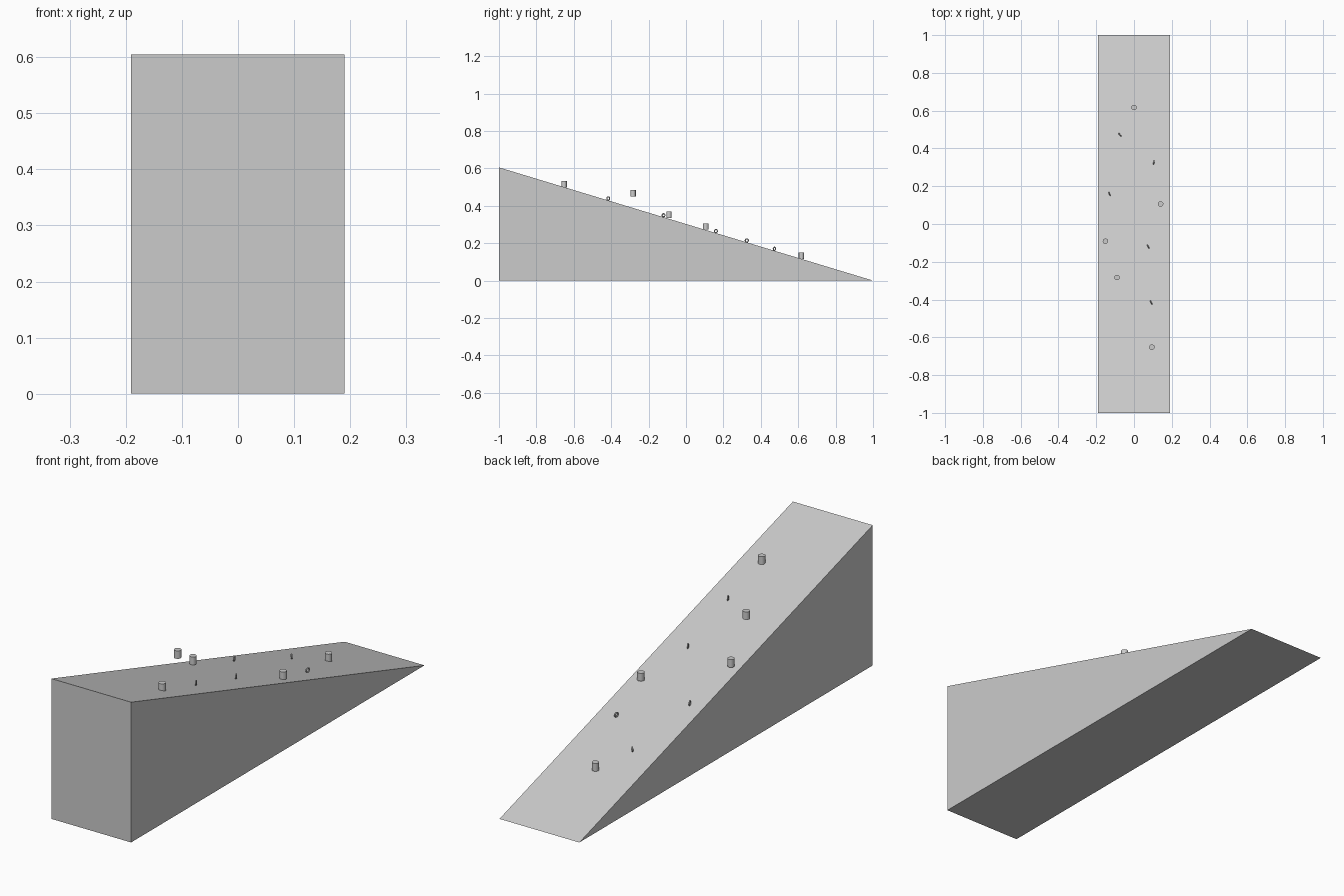
import bpy, bmesh, math
from mathutils import Matrix

if "Cube" in bpy.data.objects:
    bpy.data.objects.remove(bpy.data.objects["Cube"])

grey = bpy.data.materials.new("plain grey")
grey.diffuse_color = (0.6, 0.6, 0.6, 1)
grey.use_nodes = True
grey.node_tree.nodes["Principled BSDF"].inputs["Base Color"].default_value = grey.diffuse_color
HEIGHT = 0.605


def slope(y):
    return HEIGHT * (1 - y) / 2


def finish(name, bm):
    mesh = bpy.data.meshes.new(name)
    bmesh.ops.recalc_face_normals(bm, faces=bm.faces)
    bm.to_mesh(mesh)
    bm.free()
    mesh.materials.append(grey)
    obj = bpy.data.objects.new(name, mesh)
    bpy.context.collection.objects.link(obj)
    return obj


# ramp: triangular side profile, extruded across the width
bm = bmesh.new()
face = bm.faces.new([bm.verts.new((-0.191, y, z)) for y, z in ((-1, 0), (1, 0), (-1, HEIGHT))])
ext = bmesh.ops.extrude_face_region(bm, geom=[face])
bmesh.ops.translate(bm, vec=(0.381, 0, 0),
                    verts=[v for v in ext["geom"] if isinstance(v, bmesh.types.BMVert)])
finish("ramp", bm)

# upright pegs (one floats above the ramp)
for x, y, z in ((0, 0.617, 0.133), (0.141, 0.106, 0.289), (-0.151, -0.091, 0.351),
                (-0.09, -0.283, 0.467), (0.095, -0.652, 0.515)):
    bm = bmesh.new()
    bmesh.ops.create_cone(bm, cap_ends=True, segments=20, radius1=0.0145, radius2=0.0145,
                          depth=0.034, matrix=Matrix.Translation((x, y, z)))
    finish("peg", bm)

# small rings standing on edge, each turned its own way
for x, y, turn in ((-0.075, 0.473, -48), (0.105, 0.325, 80), (-0.13, 0.16, -68),
                   (0.075, -0.12, -63), (0.091, -0.416, -65)):
    bpy.ops.mesh.primitive_torus_add(major_radius=0.0085, minor_radius=0.003,
                                     major_segments=20, minor_segments=8,
                                     location=(x, y, slope(y) + 0.0105),
                                     rotation=(math.pi / 2, 0, math.radians(turn)))
    ring = bpy.context.object
    ring.name = "ring"
    ring.data.materials.append(grey)
    bpy.ops.object.shade_smooth()
